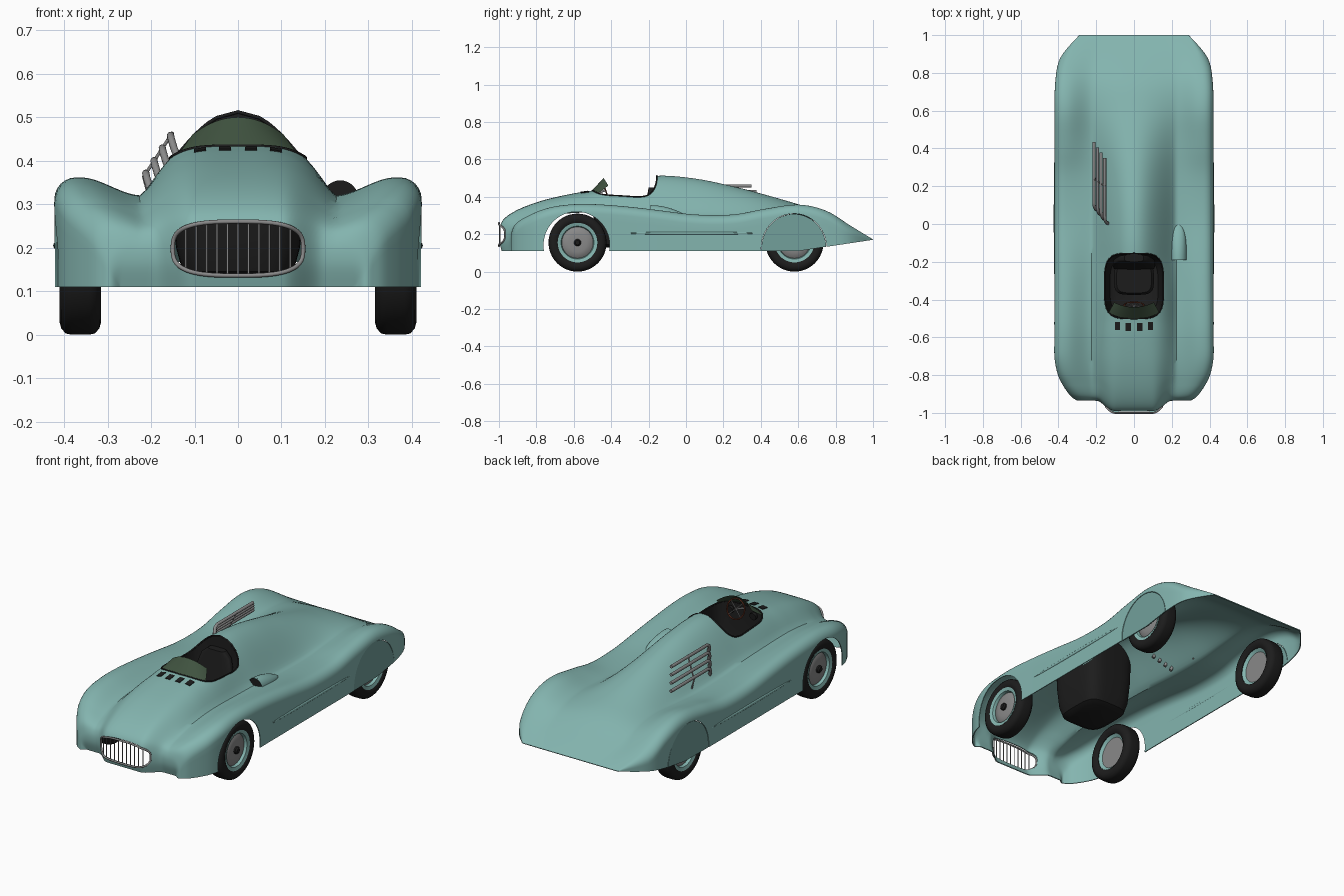
import bpy, bmesh, math
from mathutils import Vector

if "Cube" in bpy.data.objects:
    bpy.data.objects.remove(bpy.data.objects["Cube"])

def material(name, rgb):
    m = bpy.data.materials.new(name)
    m.diffuse_color = (*rgb, 1)
    m.use_nodes = True
    m.node_tree.nodes["Principled BSDF"].inputs["Base Color"].default_value = m.diffuse_color
    return m

TEAL = material("teal_paint", (.23, .46, .43))
SPAT = material("teal_shade", (.17, .35, .33))
BLACK = material("black", (.012, .012, .012))
GLASS = material("tinted_glass", (.05, .085, .05))
BROWN = material("brown", (.12, .03, .015))
GREY = material("grey", (.25, .25, .25))

def finish(ob, mat, angle=40):
    if mat:
        ob.data.materials.clear()
        ob.data.materials.append(mat)
    bpy.ops.object.select_all(action='DESELECT')
    ob.select_set(True)
    bpy.context.view_layer.objects.active = ob
    bpy.ops.object.shade_smooth_by_angle(angle=math.radians(angle))
    return ob

def mesh_object(name, verts, faces, mat=None, recalc=True, angle=40):
    me = bpy.data.meshes.new(name)
    me.from_pydata([tuple(v) for v in verts], [], faces)
    bm = bmesh.new()
    bm.from_mesh(me)
    bmesh.ops.remove_doubles(bm, verts=bm.verts, dist=1e-4)
    if recalc:
        bmesh.ops.recalc_face_normals(bm, faces=bm.faces)
    bm.to_mesh(me)
    bm.free()
    ob = bpy.data.objects.new(name, me)
    bpy.context.collection.objects.link(ob)
    return finish(ob, mat, angle)

def loft(name, rings, mat=None, closed=True, caps=(False, False), recalc=True, angle=40):
    n = len(rings[0])
    verts = [v for r in rings for v in r]
    faces = [(i*n+j, i*n+(j+1) % n, (i+1)*n+(j+1) % n, (i+1)*n+j)
             for i in range(len(rings)-1) for j in range(n if closed else n-1)]
    if caps[0]:
        faces.append(tuple(range(n))[::-1])
    if caps[1]:
        faces.append(tuple(range(len(verts)-n, len(verts))))
    return mesh_object(name, verts, faces, mat, recalc, angle)

def tube(name, pts, radius, mat, cyclic=False):
    cu = bpy.data.curves.new(name, 'CURVE')
    cu.dimensions = '3D'
    cu.bevel_depth, cu.bevel_resolution, cu.use_fill_caps = radius, 3, True
    sp = cu.splines.new('POLY')
    sp.points.add(len(pts)-1)
    for p, c in zip(sp.points, pts):
        p.co = (*c, 1)
    sp.use_cyclic_u = cyclic
    tmp = bpy.data.objects.new(name + "_path", cu)
    bpy.context.collection.objects.link(tmp)
    me = bpy.data.meshes.new_from_object(tmp.evaluated_get(bpy.context.evaluated_depsgraph_get()))
    bpy.data.objects.remove(tmp)
    ob = bpy.data.objects.new(name, me)
    bpy.context.collection.objects.link(ob)
    return finish(ob, mat)

def lathe(name, profile, centre, side, mat, n=48):
    rings = [[(centre[0]+side*x, centre[1]+r*math.cos(a), centre[2]+r*math.sin(a))
              for a in (2*math.pi*k/n for k in range(n))] for r, x in profile]
    return loft(name, rings, mat)

def oval(cx, cy, a, b, power, n=64):
    f = lambda v: math.copysign(abs(v)**(2/power), v)
    return [(cx+a*f(math.cos(t)), cy+b*f(math.sin(t))) for t in (2*math.pi*k/n for k in range(n))]

clamp = lambda v: max(0.0, min(1.0, v))
smooth = lambda v: clamp(v)**2*(3-2*clamp(v))

# Body stations: y, centre height, valley height, fender height, half width
ROWS = [(-.985, .11, .11, .11, .27), (-1, .17, .165, .165, .29), (-.995, .24, .21, .22, .31),
        (-.965, .29, .245, .265, .345), (-.88, .34, .28, .31, .395), (-.75, .385, .305, .345, .42),
        (-.6, .418, .318, .36, .422), (-.48, .437, .32, .36, .422), (-.32, .472, .315, .348, .42),
        (-.16, .512, .31, .33, .42), (.05, .497, .298, .305, .42), (.25, .456, .295, .305, .42),
        (.42, .412, .305, .335, .42), (.6, .36, .315, .358, .42), (.75, .312, .295, .325, .417),
        (.88, .24, .235, .245, .39), (1, .172, .172, .172, .29)]

def row(t):
    i = min(int(t), len(ROWS)-2)
    u = t-i
    a, b, c, d = (ROWS[max(0, min(len(ROWS)-1, i+k))] for k in (-1, 0, 1, 2))
    return [.5*(2*q+(r-p)*u+(2*p-5*q+4*r-s)*u*u+(3*q-p-3*r+s)*u**3) for p, q, r, s in zip(a, b, c, d)]

def top(x, r):
    y, zc, zv, zf, w = r
    p = 4-2*smooth((y+.5)/.34)
    hump = max(0, 1-(x/.225)**p)**1.4 if x < .225 else 0
    return zv+(zc-zv)*hump+(zf-zv)*smooth((x*.42/w-.22)/.14)

def setback(x, y=-1):
    return .065*smooth((abs(x)-.1)/.1)*clamp((-.6-y)/.3)

def surf(x, y):
    lo, hi = 3.0, len(ROWS)-1.0
    for _ in range(30):
        mid = (lo+hi)/2
        lo, hi = (mid, hi) if row(mid)[0] < y else (lo, mid)
    return top(abs(x), row(lo))

def section(t):
    r = row(t)
    y, w = r[0], r[4]
    zb = .11+.15*max(0, y-.6)
    rad = max(0, min(.05, .5*(top(w-.03, r)-zb)))
    half = [(x, top(x, r)) for x in ((w-rad)*k/28 for k in range(29))]
    zt = half[-1][1]
    half += [(w-rad+rad*math.sin(a), zt-rad+rad*math.cos(a)) for a in (math.pi/2*k/6 for k in range(1, 7))]
    half += [(w, zt-rad+(zb-zt+rad)*k/5) for k in range(1, 6)]
    pts = [(-x, z) for x, z in half[:0:-1]] + half
    return [(x, y+setback(x, y), z) for x, z in pts]

# Body shell
body = loft("body", [section(k/5) for k in range(5*(len(ROWS)-1)+1)], TEAL, closed=False)
bm = bmesh.new()
bm.from_mesh(body.data)
if sum(f.normal.z*f.calc_area() for f in bm.faces) < 0:
    bmesh.ops.reverse_faces(bm, faces=bm.faces)
bm.to_mesh(body.data)
bm.free()
mod = body.modifiers.new("thickness", 'SOLIDIFY')
mod.thickness, mod.offset = .005, -1

# Openings: cockpit, grille, front arches, rear spat recesses
COCKPIT = oval(0, -.328, .155, .172, 4)
GRILLE = oval(0, .198, .15, .062, 3)
cutters = [loft("cockpit_cutter", [[(x, y, z) for x, y in COCKPIT] for z in (.3, .7)], caps=(1, 1)),
           loft("grille_cutter", [[(x, y, z) for x, z in GRILLE] for y in (-1.1, -.9)], caps=(1, 1))]
for s in (-1, 1):
    for y, z, a, b in ((-.585, .14, .177, .18), (.577, .125, .175, .185)):
        cutters.append(loft("arch_cutter", [[(x*s, p, q) for p, q in oval(y, z, a, b, 2)] for x in (.36, .5)], caps=(1, 1)))
for c in cutters:
    c.hide_render = True
    mod = body.modifiers.new("cut", 'BOOLEAN')
    mod.operation, mod.solver, mod.object = 'DIFFERENCE', 'EXACT', c
body_mesh = bpy.data.meshes.new_from_object(body.evaluated_get(bpy.context.evaluated_depsgraph_get()))
body.modifiers.clear()
body.data = body_mesh
for c in cutters:
    bpy.data.objects.remove(c)
finish(body, TEAL)

# Grille rim and bars
tube("grille_rim", [(x, -1+setback(x), z) for x, z in GRILLE], .005, GREY, True)
for k in range(-5, 6):
    x = k*.024
    h = .062*(1-(abs(x)/.15)**3)**(1/3)
    tube("grille_bar", [(x, -.997+setback(x), .198-h), (x, -.997+setback(x), .198+h)], .0025, GREY)

# Cockpit tub, rim and seat
rings = [[(x, y, surf(x, y)-.002) for x, y in COCKPIT]]
for s, z in ((.98, .31), (.92, .2), (.82, .145), (.65, .13)):
    rings.append([(x*s, -.328+(y+.328)*s, z) for x, y in COCKPIT])
loft("cockpit_tub", rings, BLACK, caps=(0, 1))
tube("cockpit_rim", [(x, y, surf(x, y)) for x, y in COCKPIT], .004, BLACK, True)
loft("seat_cushion", [[(x*k, -.29+(y+.29)*k, z) for x, y in oval(0, -.29, .105, .085, 4)]
                      for k, z in ((1, .14), (1, .215), (.88, .23))], BLACK, caps=(1, 1))
loft("seat_back", [[(x, y, z) for x, y in oval(0, c, w, .02, 4)]
                   for c, w, z in ((-.225, .11, .2), (-.2, .11, .34), (-.185, .085, .42), (-.18, .05, .45))], BLACK, caps=(1, 1))

# Windscreen
screen = []
for j in range(7):
    v = j/6
    line = []
    for k in range(-10, 11):
        u = k/10
        low = Vector((.135*u, -.505+.035*u*u, 0))
        low.z = surf(low.x, low.y)
        high = Vector((.105*u, -.44+.025*u*u, .5-.04*u*u))
        line.append(low.lerp(high, v))
    screen.append(line)
loft("windscreen", screen, GLASS, closed=False)

# Steering wheel, column and dials
C = Vector((0, -.43, .435))
U = Vector((0, -.3, .95)).normalized()
rim = lambda a, r: C+Vector((r*math.cos(a), 0, 0))+U*(r*math.sin(a))
tube("steering_rim", [rim(math.pi*k/18, .052) for k in range(36)], .004, BROWN, True)
for k in range(2):
    a = math.pi/4+k*math.pi/2
    tube("steering_spokes", [rim(a, .052), rim(a+math.pi, .052)], .003, GREY)
tube("steering_column", [C, C+Vector((0, -.15, -.05))], .006, GREY)
for s in (-1, 1):
    tube("dial", [(s*.07, -.49, .395), (s*.07, -.475, .393)], .02, BLACK)

# Bonnet louvres
for x in (-.087, -.03, .03, .087):
    y = -.548+abs(x)*.1
    verts = [(x+a*.014, y+b*.021, surf(x+a*.014, y+b*.021)+c*.003)
             for c in (-1, 1) for a, b in ((-1, -1), (1, -1), (1, 1), (-1, 1))]
    loft("bonnet_louvre", [verts[:4], verts[4:]], BLACK, caps=(1, 1))

# Exhaust pipes on the left, with bracket
for k in range(4):
    x, y, z = -.155-.019*k, .02+.024*k, .458-.029*k
    tube("exhaust_pipe", [(x+.025, y-.02, z-.07), (x+.008, y-.012, z-.03), (x+.002, y, z-.01),
                          (x, y+.02, z), (x, .35+.028*k, z)], .0085, GREY)
tube("exhaust_bracket", [(-.15, .2, .465), (-.217, .24, .363), (-.2, .24, .3)], .004, GREY)

# Air scoop on the right
rings = []
for k in range(13):
    t = math.sin(math.pi/2*k/12)
    w = .044*math.sqrt(max(0, 1-t**3))+.0005
    h = .05*(1-t**2)
    y = -.19+.185*t
    rings.append([(.235+w*math.cos(a), y, .305+h*math.sin(a)) for a in (math.pi*j/16 for j in range(17))])
loft("air_scoop", rings, TEAL, closed=False)
mesh_object("scoop_mouth", [(x, y+.006, z) for x, y, z in rings[0]], [tuple(range(17))], BLACK)

# Wheels, spats and side mouldings
TIRE = [(.1, -.035), (.112, -.044), (.127, -.0475), (.14, -.044), (.152, -.034), (.155, -.02), (.155, .02),
        (.152, .034), (.14, .044), (.127, .0475), (.112, .044), (.1, .035), (.1, -.035)]
for s in (-1, 1):
    for y in (-.58, .58):
        c = (s*.3625, y, .155)
        lathe("tire", TIRE, c, s, BLACK)
        lathe("wheel_rim", [(.106, -.036), (.084, -.02), (.084, .025), (.088, .036), (.106, .041)], c, s, TEAL)
        lathe("wheel_disc", [(0, -.02), (.086, -.02), (.086, .018), (.08, .024), (.05, .031), (.02, .031), (0, .031)], c, s, GREY)
        lathe("wheel_hub", [(.019, .028), (.019, .04), (.012, .047), (0, .047)], c, s, BLACK, 24)
    arc = [(.577+.173*math.cos(a), .125+.183*math.sin(a)) for a in (math.pi*k/32 for k in range(33))]
    outline = [(.75, .133)] + arc[1:-1] + [(.404, .11), (.6, .11)]
    loft("wheel_spat", [[(s*x, y, z) for y, z in outline] for x in (.412, .418)], SPAT, caps=(1, 1))
    rings = [[(s*(.419+.006*math.sin(f)*math.cos(a)), .03-.35*math.cos(f), .205+.008*math.sin(f)*math.sin(a))
              for a in (math.pi*j/6 for j in range(12))] for f in (math.pi*k/16 for k in range(17))]
    loft("side_moulding", rings, TEAL)
